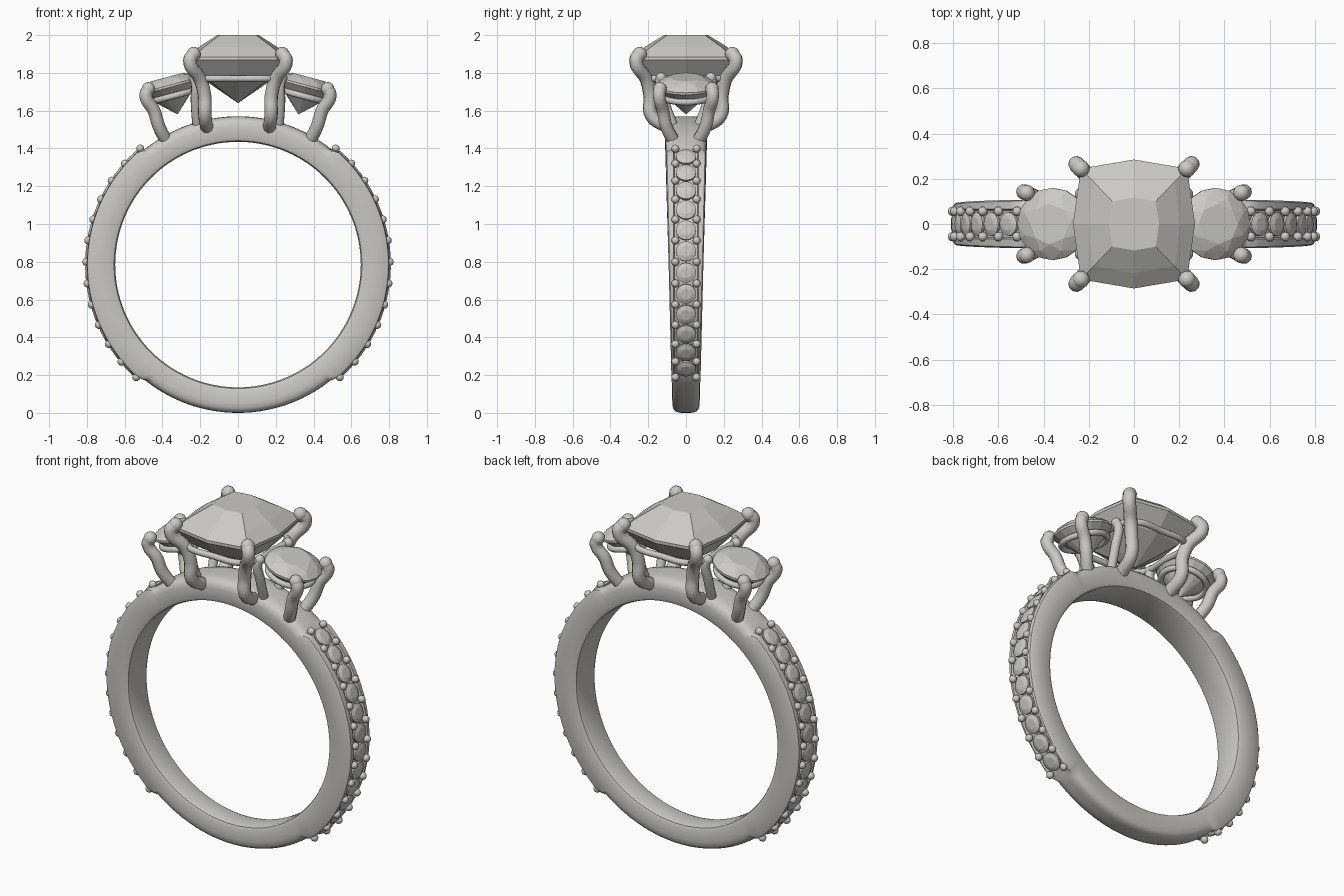
import bpy, bmesh, math
from mathutils import Vector, Matrix

cube = bpy.data.objects.get("Cube")
if cube:
    bpy.data.objects.remove(cube)

metal = bpy.data.materials.new("pale grey")
metal.use_nodes = True
GREY = (0.6, 0.59, 0.56, 1)
metal.diffuse_color = GREY
metal.node_tree.nodes["Principled BSDF"].inputs["Base Color"].default_value = GREY

CENTRE_Z, INNER = 0.785, 0.65


def finish(name, bm, angle=None):
    bmesh.ops.recalc_face_normals(bm, faces=bm.faces[:])
    mesh = bpy.data.meshes.new(name)
    bm.to_mesh(mesh)
    bm.free()
    mesh.materials.append(metal)
    obj = bpy.data.objects.new(name, mesh)
    bpy.context.collection.objects.link(obj)
    if angle:
        select(obj)
        bpy.ops.object.shade_smooth_by_angle(angle=math.radians(angle))
    return obj


def select(obj):
    bpy.ops.object.select_all(action='DESELECT')
    obj.select_set(True)
    bpy.context.view_layer.objects.active = obj


def tube(name, points, radius, cyclic=False, ball=True):
    """Rounded wire through the points, with a bead on the first one."""
    curve = bpy.data.curves.new(name, 'CURVE')
    curve.dimensions = '3D'
    curve.bevel_depth = radius
    curve.bevel_resolution = 3
    curve.resolution_u = 6
    curve.use_fill_caps = True
    spline = curve.splines.new('BEZIER')
    spline.bezier_points.add(len(points) - 1)
    spline.use_cyclic_u = cyclic
    for bp, p in zip(spline.bezier_points, points):
        bp.co = p
        bp.handle_left_type = bp.handle_right_type = 'AUTO'
    obj = bpy.data.objects.new(name, curve)
    bpy.context.collection.objects.link(obj)
    select(obj)
    bpy.ops.object.convert(target='MESH')
    obj = bpy.context.object
    bm = bmesh.new()
    bm.from_mesh(obj.data)
    if ball:
        bmesh.ops.create_uvsphere(bm, u_segments=14, v_segments=8, radius=radius * 1.06,
                                  matrix=Matrix.Translation(points[0]))
    bpy.data.objects.remove(obj)
    return finish(name, bm, 50)


def ring(n, radius, h, turn=0.0):
    return [Vector((radius * math.cos(2 * math.pi * (i + turn) / n),
                    radius * math.sin(2 * math.pi * (i + turn) / n), h)) for i in range(n)]


def hull(bm, points, matrix=Matrix()):
    verts = [bm.verts.new(matrix @ p) for p in points]
    res = bmesh.ops.convex_hull(bm, input=verts)
    spare = {v for v in res["geom_interior"] if isinstance(v, bmesh.types.BMVert)}
    bmesh.ops.delete(bm, geom=list(spare), context='VERTS')


def round_gem(s, crown, depth):
    return (ring(8, s * 0.56, crown) + ring(8, s * 0.8, crown * 0.66, 0.5)
            + ring(16, s, 0.006) + ring(16, s, -0.006) + [Vector((0, 0, -depth))])


def around(angle, radius, y=0.0):
    return Vector((radius * math.cos(angle), y, CENTRE_Z + radius * math.sin(angle)))


# Band: plain rounded profile at top and bottom, grooved along the sides
def section(angle):
    side = abs(math.degrees(math.asin(math.sin(angle))))
    t = min(1, max(0, (52 - side) / 3))
    z = CENTRE_Z + 0.79 * math.sin(angle)
    w = 0.0725 + 0.025 * z
    ro = 0.785 + 0.015 * t
    plain = [(w, -0.05), (w * 0.95, -0.025), (w * 0.8, -0.009), (w * 0.55, -0.002), (w * 0.3, 0)]
    grooved = [(w, -0.012), (w - 0.006, -0.003), (0.066, 0), (0.06, -0.02), (0.03, -0.022)]
    half = [(w - 0.022, INNER), (w - 0.007, INNER + 0.006), (w, INNER + 0.022)]
    for (y0, r0), (y1, r1) in zip(plain, grooved):
        half.append((y0 + (y1 - y0) * t, ro + r0 + (r1 - r0) * t))
    return half + [(-y, r) for y, r in reversed(half)]


STEPS = 180
bm = bmesh.new()
loops = []
for i in range(STEPS):
    a = 2 * math.pi * i / STEPS
    loops.append([bm.verts.new(around(a, r, y)) for y, r in section(a)])
for i in range(STEPS):
    a, b = loops[i], loops[(i + 1) % STEPS]
    for j in range(len(a)):
        k = (j + 1) % len(a)
        bm.faces.new((a[j], a[k], b[k], b[j]))
finish("band", bm, 35)

# Small stones and beads along both sides of the band
STEP = math.radians(8.15)
for sx, word in ((1, "left"), (-1, "right")):
    stones, beads = bmesh.new(), bmesh.new()
    for i in range(13):
        a = math.radians(1) + (i - 6) * STEP
        if i < 12:
            m = a + STEP / 2
            p = around(m, 0.794)
            p.x *= sx
            out = Vector((sx * math.cos(m), 0, math.sin(m)))
            turn = out.to_track_quat('Z', 'Y').to_matrix().to_4x4()
            hull(stones, round_gem(0.053, 0.015, 0.035), Matrix.Translation(p) @ turn)
        for y in (-0.056, 0.056):
            p = around(a, 0.803, y)
            p.x *= sx
            bmesh.ops.create_uvsphere(beads, u_segments=12, v_segments=8, radius=0.021,
                                      matrix=Matrix.Translation(p))
    finish(word + "_band_stones", stones)
    finish(word + "_band_beads", beads, 60)

# Centre stone: cushion outline stacked at several heights
corners = [(0.27, 0), (0.235, 0.245), (0, 0.285), (-0.235, 0.245),
           (-0.27, 0), (-0.235, -0.245), (0, -0.285), (0.235, -0.245)]
points = [Vector((0, 0, 1.64))]
for scale, z in ((0.41, 2.0), (0.76, 1.938), (1, 1.885), (1, 1.868), (0.7, 1.77)):
    points += [Vector((x * scale, y * scale, z)) for x, y in corners]
bm = bmesh.new()
hull(bm, points)
finish("centre_stone", bm)

# Centre setting: four prongs and a gallery rail
centre_prong = [(0.235, 0.245, 1.9), (0.255, 0.265, 1.865), (0.2, 0.21, 1.765),
                (0.177, 0.19, 1.68), (0.175, 0.183, 1.575), (0.165, 0.09, 1.51)]
side_prong = [(0.475, 0.138, 1.715), (0.488, 0.142, 1.68), (0.445, 0.122, 1.6),
              (0.42, 0.105, 1.52), (0.375, 0.06, 1.43)]
inner_prong = [(0.235, 0.132, 1.775), (0.225, 0.138, 1.75), (0.225, 0.115, 1.65),
               (0.215, 0.06, 1.5)]
for sx, word in ((1, "left"), (-1, "right")):
    for sy, end in ((-1, "front"), (1, "back")):
        for kind, path, radius in (("centre", centre_prong, 0.036), ("outer", side_prong, 0.034),
                                   ("inner", inner_prong, 0.026)):
            tube(f"{kind}_prong_{end}_{word}",
                 [Vector((x * sx, y * sy, z)) for x, y, z in path], radius)
rail = [Vector((x * 0.8, y * 0.8, 1.77)) for x, y in corners]
tube("centre_rail", rail, 0.018, cyclic=True, ball=False)

# Side stones, tilted outwards, each on its own rail
for sx, word in ((1, "left"), (-1, "right")):
    place = Matrix.Translation((sx * 0.36, 0, 1.73)) @ Matrix.Rotation(sx * math.radians(15), 4, 'Y')
    bm = bmesh.new()
    hull(bm, round_gem(0.16, 0.05, 0.155), place)
    finish(word + "_side_stone", bm)
    tube(word + "_side_rail", [place @ p for p in ring(12, 0.125, -0.055)], 0.017,
         cyclic=True, ball=False)
